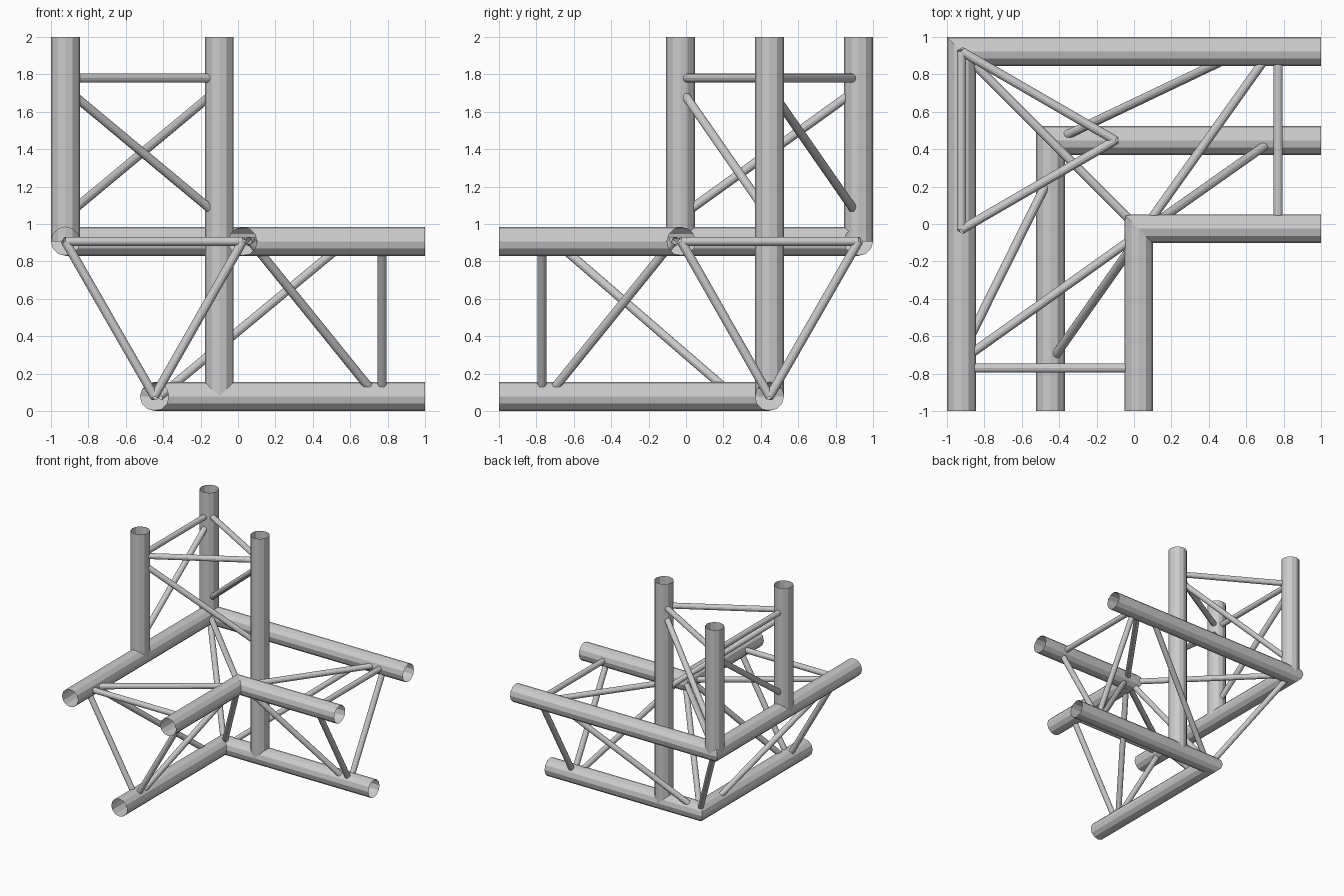
import bpy, bmesh, math
from mathutils import Vector

cube = bpy.data.objects.get("Cube")
if cube:
    bpy.data.objects.remove(cube, do_unlink=True)

R, r, SIDES = 0.077, 0.024, 12
TOP, LOW = 0.907, 0.078          # heights of the horizontal chords

metal = bpy.data.materials.new("grey metal")
metal.use_nodes = True
GREY = (0.6, 0.6, 0.6, 1)
metal.diffuse_color = GREY
metal.node_tree.nodes["Principled BSDF"].inputs["Base Color"].default_value = GREY


def skin(name, rings):
    """Open tube through a list of vertex rings."""
    bm = bmesh.new()
    loops = [[bm.verts.new(p) for p in ring] for ring in rings]
    for a, b in zip(loops, loops[1:]):
        for i in range(SIDES):
            j = (i + 1) % SIDES
            bm.faces.new((a[i], a[j], b[j], b[i]))
    bmesh.ops.recalc_face_normals(bm, faces=bm.faces)
    # a tube is open: make sure that its faces point away from the axis
    face = bm.faces[:][0]
    axis_point = sum((v.co for v in loops[0] + loops[1]), Vector()) / (2 * SIDES)
    if face.normal.dot(face.calc_center_median() - axis_point) < 0:
        bmesh.ops.reverse_faces(bm, faces=bm.faces)
    mesh = bpy.data.meshes.new(name)
    bm.to_mesh(mesh)
    bm.free()
    mesh.materials.append(metal)
    obj = bpy.data.objects.new(name, mesh)
    bpy.context.collection.objects.link(obj)


def ring(centre, side, up, radius):
    angles = [math.tau * i / SIDES for i in range(SIDES)]
    return [Vector(centre) + radius * (Vector(side) * math.cos(a) + Vector(up) * math.sin(a))
            for a in angles]


def corner_chord(name, c, z):
    """Mitred L-shaped tube with its corner at (-c, c)."""
    up = (0, 0, 1)
    skin(name, [ring((1, c, z), (0, 1, 0), up, R),
                ring((-c, c, z), (-1, 1, 0), up, R),
                ring((-c, -1, z), (-1, 0, 0), up, R)])


def post(name, x, y, bottom, saddle=None):
    """Vertical tube; saddle is the axis across the chord that it sits on."""
    foot = ring((x, y, bottom), (1, 0, 0), (0, 1, 0), R)
    if saddle is not None:
        for p in foot:
            off = p[saddle] - (x, y)[saddle]
            p.z += math.sqrt(max(R * R - off * off, 0))
    skin(name, [foot, ring((x, y, 2), (1, 0, 0), (0, 1, 0), R)])


def brace(name, a, b):
    a, b = Vector(a), Vector(b)
    d = (b - a).normalized()
    side = d.cross(Vector((0, 0, 1)))
    side = side.normalized() if side.length > 0.01 else Vector((1, 0, 0))
    up = side.cross(d)
    skin(name, [ring(a, side, up, r), ring(b, side, up, r)])


# Horizontal chords
OUT, IN, MID = 0.923, -0.025, 0.447
corner_chord("outer_chord", OUT, TOP)
corner_chord("inner_chord", IN, TOP)
corner_chord("lower_chord", MID, LOW)

# Upright chords
A, B, C = (-OUT, OUT), (-OUT, -0.03), (-0.1, MID)
post("corner_post", *A, TOP)
post("side_post", *B, TOP, saddle=0)
post("middle_post", *C, LOW, saddle=1)

# Upright bracing: a level bar and a diagonal on each face
for n, (p, q) in enumerate(((A, B), (B, C), (C, A))):
    brace(f"upright_bar_{n}", (*p, 1.78), (*q, 1.78))
    brace(f"upright_diagonal_{n}", (*p, 1.725), (*q, 1.04))

# Triangle of bars across the corner
corners = [(-OUT, OUT, TOP), (-IN, IN, TOP), (-MID, MID, LOW)]
for n in range(3):
    brace(f"corner_bar_{n}", corners[n], corners[(n + 1) % 3])

# Arm bracing: (along, across, height), laid along +x or -y
outer, inner, lower = (OUT, TOP), (IN, TOP), (MID, LOW)
for arm, place, outer_ends in (
        ("left_arm", lambda t, c: (t, c[0], c[1]), (-0.42, 0.58)),
        ("front_arm", lambda t, c: (-c[0], -t, c[1]), (-0.26, 0.70))):
    for n, (p, q) in enumerate(((outer, inner), (inner, lower), (lower, outer))):
        brace(f"{arm}_bar_{n}", place(0.77, p), place(0.77, q))
    brace(f"{arm}_level_diagonal", place(0.055, inner), place(0.73, outer))
    brace(f"{arm}_inner_diagonal", place(0.07, inner), place(0.74, lower))
    brace(f"{arm}_outer_diagonal", place(outer_ends[0], lower), place(outer_ends[1], outer))
